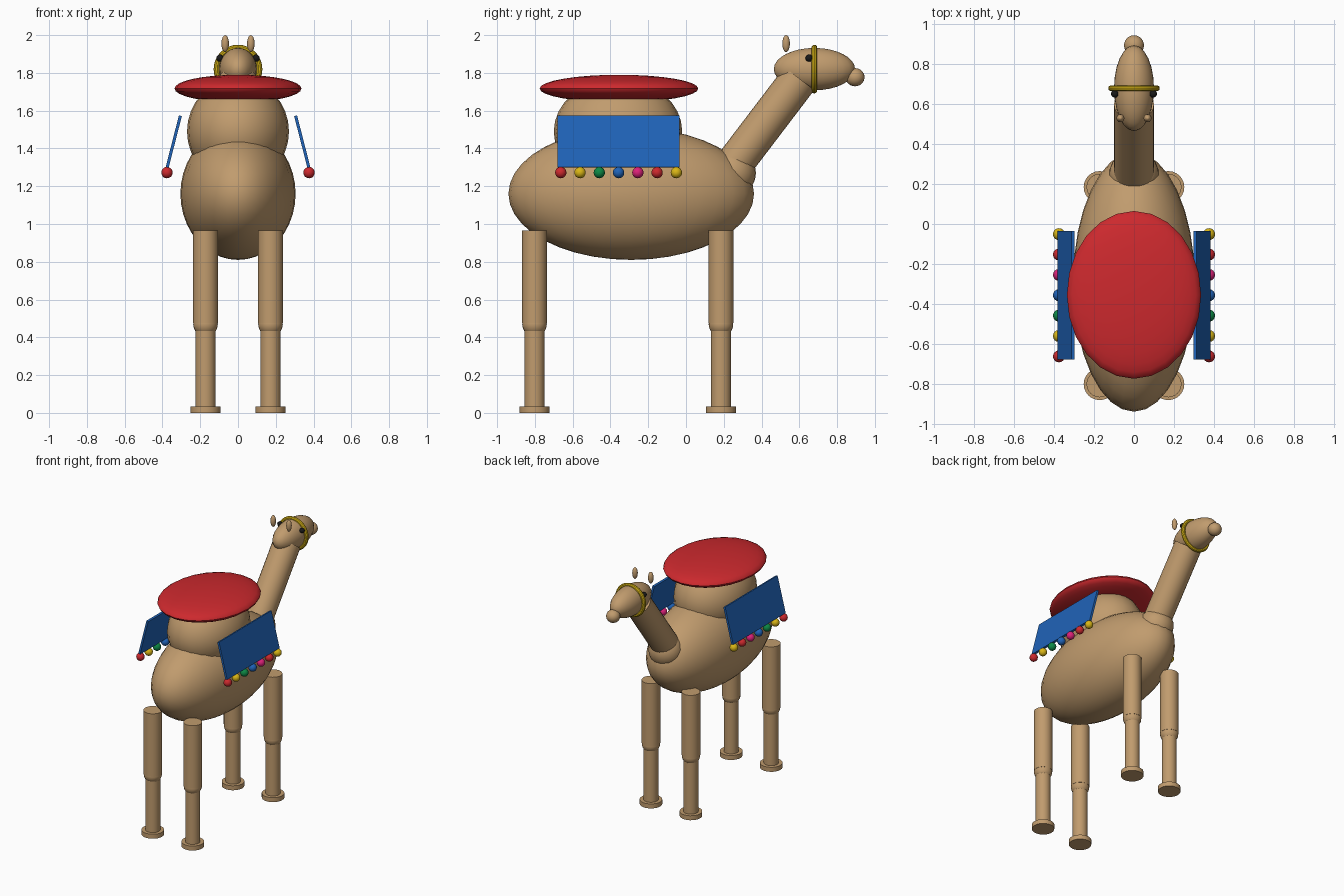
import bpy
import math
from mathutils import Vector

if "Cube" in bpy.data.objects:
    bpy.data.objects.remove(bpy.data.objects["Cube"], do_unlink=True)


def material(name, r, g, b):
    mat = bpy.data.materials.new(name)
    mat.use_nodes = True
    mat.diffuse_color = (r, g, b, 1)
    mat.node_tree.nodes["Principled BSDF"].inputs["Base Color"].default_value = (r, g, b, 1)
    return mat


tan = material("tan hide", 0.53, 0.33, 0.155)
red = material("red cloth", 0.61, 0.022, 0.027)
blue = material("blue cloth", 0.014, 0.125, 0.48)
gold = material("golden yellow", 0.70, 0.47, 0.008)
green = material("green bead", 0.004, 0.25, 0.06)
pink = material("magenta bead", 0.72, 0.015, 0.19)
black = material("black eye", 0.01, 0.01, 0.01)


def finish(name, mat):
    """Name, colour and smooth the active primitive."""
    obj = bpy.context.object
    obj.name = name
    obj.data.materials.append(mat)
    bpy.ops.object.transform_apply(location=False, rotation=True, scale=True)
    bpy.ops.object.shade_smooth_by_angle(angle=math.radians(35))
    return obj


def ball(name, loc, radii, mat, segments=24, rings=16):
    bpy.ops.mesh.primitive_uv_sphere_add(segments=segments, ring_count=rings, radius=1, location=loc)
    bpy.context.object.scale = radii
    return finish(name, mat)


def rod(name, start, end, radius, mat):
    a, b = Vector(start), Vector(end)
    bpy.ops.mesh.primitive_cylinder_add(vertices=24, radius=radius, depth=(b - a).length, location=(a + b) / 2)
    bpy.context.object.rotation_euler = (b - a).to_track_quat("Z", "Y").to_euler()
    return finish(name, mat)


# Body, hump and saddle cushion
ball("body", (0, -0.29, 1.16), (0.305, 0.65, 0.35), tan, 32, 20)
ball("hump", (0, -0.36, 1.49), (0.27, 0.34, 0.28), tan)
ball("saddle_cushion", (0, -0.355, 1.717), (0.336, 0.42, 0.073), red)

# Neck and head
ball("neck_base", (0, 0.245, 1.27), (0.125, 0.125, 0.125), tan)
rod("neck", (0, 0.25, 1.31), (0, 0.60, 1.77), 0.1, tan)
ball("head", (0, 0.68, 1.82), (0.1, 0.215, 0.112), tan)
ball("muzzle", (0, 0.895, 1.777), (0.05, 0.05, 0.048), tan)

# Halter ring around the head
bpy.ops.mesh.primitive_torus_add(major_radius=0.114, minor_radius=0.015, major_segments=32,
                                 minor_segments=10, location=(0, 0.68, 1.82),
                                 rotation=(math.pi / 2, 0, 0))
finish("halter_ring", gold)

bead_colours = (red, gold, green, blue, pink, red, gold)

for side, s in (("left", 1), ("right", -1)):
    # Ears and eyes
    ball(side + "_ear", (s * 0.068, 0.53, 1.955), (0.02, 0.02, 0.045), tan, 16, 10)
    ball(side + "_eye", (s * 0.096, 0.652, 1.878), (0.019, 0.019, 0.019), black, 16, 10)

    # Legs with knee balls and flat feet
    for end, y in (("front", 0.185), ("back", -0.802)):
        x = s * 0.172
        leg = side + "_" + end
        rod(leg + "_upper_leg", (x, y, 0.475), (x, y, 0.965), 0.066, tan)
        ball(leg + "_knee", (x, y, 0.47), (0.065, 0.065, 0.065), tan)
        rod(leg + "_lower_leg", (x, y, 0.02), (x, y, 0.47), 0.053, tan)
        rod(leg + "_foot", (x, y, 0), (x, y, 0.035), 0.08, tan)

    # Slanted side blanket
    top, bottom = Vector((s * 0.305, -0.357, 1.573)), Vector((s * 0.375, -0.357, 1.3))
    drop = bottom - top
    bpy.ops.mesh.primitive_cube_add(size=1, location=(top + bottom) / 2)
    blanket = bpy.context.object
    blanket.scale = (0.016, 0.645, drop.length)
    blanket.rotation_euler.y = math.atan2(drop.x, drop.z) + math.pi
    finish(side + "_blanket", blue)

    # Row of beads along the lower hem
    for i, mat in enumerate(bead_colours):
        ball(f"{side}_bead_{i + 1}", (s * 0.376, -0.357 + (i - 3) * 0.102, 1.272),
             (0.03, 0.03, 0.03), mat, 16, 10)
